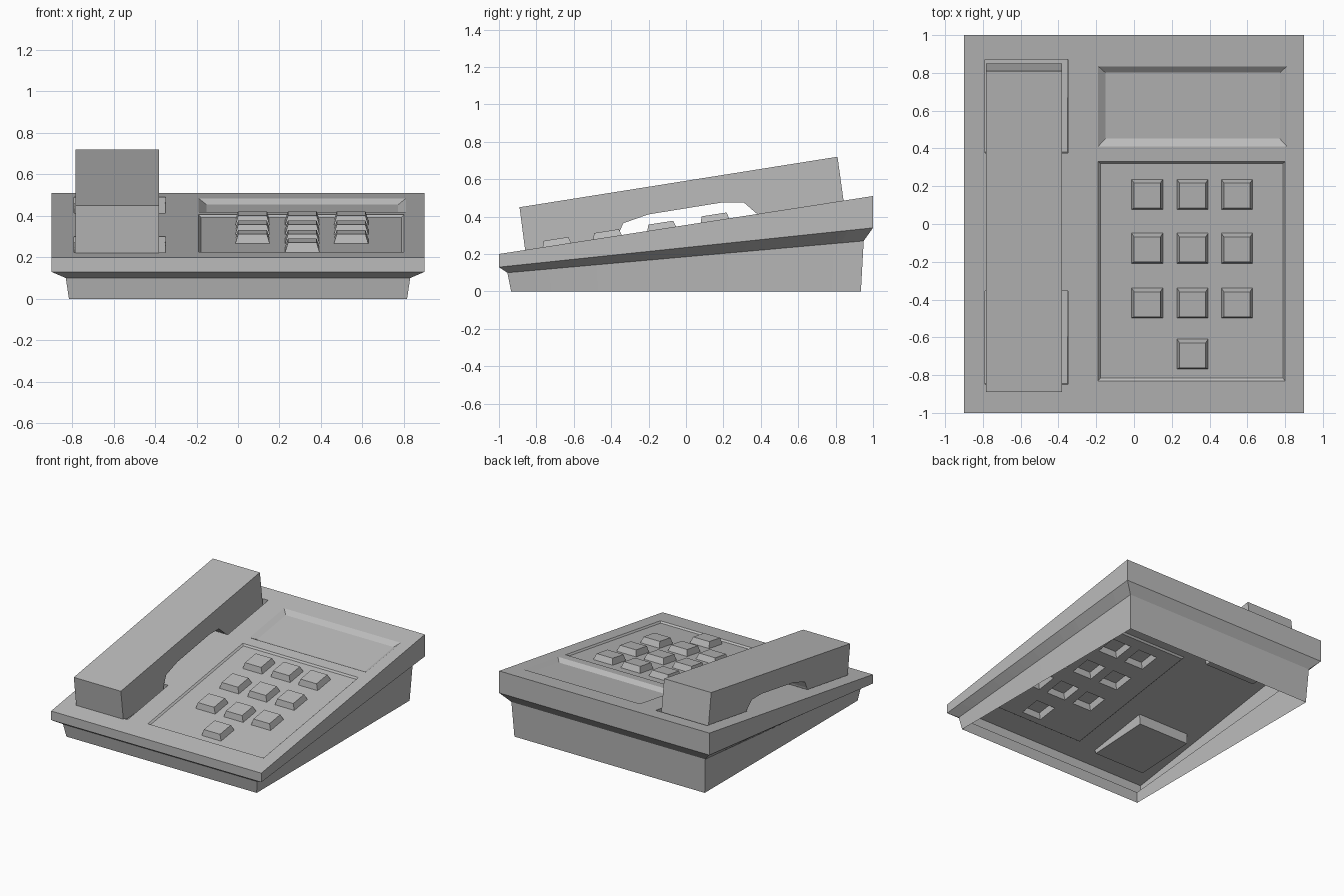
import bpy, bmesh

cube = bpy.data.objects.get("Cube")
if cube:
    bpy.data.objects.remove(cube, do_unlink=True)

grey = bpy.data.materials.new("plain grey plastic")
grey.use_nodes = True
colour = (0.5, 0.5, 0.5, 1)
grey.diffuse_color = colour
grey.node_tree.nodes["Principled BSDF"].inputs["Base Color"].default_value = colour


def finish(bm, name):
    mesh = bpy.data.meshes.new(name)
    bmesh.ops.recalc_face_normals(bm, faces=bm.faces[:])
    bm.to_mesh(mesh)
    bm.free()
    mesh.materials.append(grey)
    ob = bpy.data.objects.new(name, mesh)
    bpy.context.collection.objects.link(ob)
    return ob


def lerp(a, b, t):
    return a + (b - a) * t


# Feature rectangles on the sloping top: x0, x1, y0, y1
display = (-0.19, 0.81, 0.41, 0.835)
keypad = (-0.19, 0.80, -0.83, 0.33)
wells = [(-0.79, -0.35, 0.375, 0.87), (-0.79, -0.35, -0.85, -0.355)]
key_x = (0.07, 0.31, 0.545)
centres = [(x, y) for x in key_x for y in (0.155, -0.13, -0.42)] + [(key_x[1], -0.69)]
keys = [(x - 0.083, x + 0.083, y - 0.08, y + 0.08) for x, y in centres]

# Top sheet: a grid cut along every feature edge
rects = [display, keypad, *wells, *keys]
xs = sorted({-0.9, 0.9, *(round(v, 4) for r in rects for v in r[:2])})
ys = sorted({-1, 1, *(round(v, 4) for r in rects for v in r[2:])})
bm = bmesh.new()
grid = [[bm.verts.new((x, y, lerp(0.2, 0.51, (y + 1) / 2))) for x in xs] for y in ys]
for low, high in zip(grid, grid[1:]):
    for i in range(len(xs) - 1):
        bm.faces.new((low[i], low[i + 1], high[i + 1], high[i]))
bm.normal_update()


def inside(rect):
    x0, x1, y0, y1 = rect
    picked = []
    for f in bm.faces:
        c = f.calc_center_median()
        if x0 < c.x < x1 and y0 < c.y < y1 and f.normal.z > 0.9:
            picked.append(f)
    return picked


def step(faces, slope, depth):
    bmesh.ops.inset_region(bm, faces=faces, thickness=slope, depth=depth,
                           use_even_offset=True, use_boundary=True)
    bm.normal_update()


# Outer walls: rim side, undercut, tapering open-bottomed body
rings = [  # half width, front y, back y, front z, back z
    (0.9, -1, 1, 0.13, 0.34),
    (0.83, -0.955, 0.95, 0.10, 0.27),
    (0.815, -0.935, 0.935, 0, 0),
]
edges = [e for e in bm.edges if e.is_boundary]
size = (0.9, -1, 1)
for half, front, back, zf, zb in rings:
    new = bmesh.ops.extrude_edge_only(bm, edges=edges)["geom"]
    edges = [g for g in new if isinstance(g, bmesh.types.BMEdge)]
    for v in (g for g in new if isinstance(g, bmesh.types.BMVert)):
        t = (v.co.y - size[1]) / (size[2] - size[1])
        v.co = (v.co.x * half / size[0], lerp(front, back, t), lerp(zf, zb, t))
    size = (half, front, back)
bm.normal_update()

# Recessed display, sunken keypad and hollow raised keys
step(inside(display), 0.038, -0.025)
step(inside(keypad), 0.012, -0.012)
for key in keys:
    step(inside(key), 0.014, 0.045)

# Handset wells, deeper towards the back
for well in wells:
    floor = inside(well)
    step(floor, 0.002, -0.03)
    for v in {v for f in floor for v in f.verts}:
        v.co.z -= 0.05 * (v.co.y - well[2]) / (well[3] - well[2])

bmesh.ops.dissolve_limit(bm, angle_limit=0.005, verts=bm.verts[:], edges=bm.edges[:])
finish(bm, "phone_base")

# Handset: side profile (y, z) extruded across its width
profile = [(-0.89, 0.45), (-0.858, 0.205), (-0.38, 0.23), (-0.36, 0.31), (-0.335, 0.365),
           (-0.2, 0.412), (0.19, 0.475), (0.31, 0.475), (0.385, 0.41), (0.39, 0.385),
           (0.85, 0.43), (0.81, 0.72)]
bm = bmesh.new()
face = bm.faces.new([bm.verts.new((-0.783, y, z)) for y, z in profile])
new = bmesh.ops.extrude_face_region(bm, geom=[face], use_keep_orig=True)["geom"]
bmesh.ops.translate(bm, vec=(0.403, 0, 0),
                    verts=[g for g in new if isinstance(g, bmesh.types.BMVert)])
handset = finish(bm, "handset")
